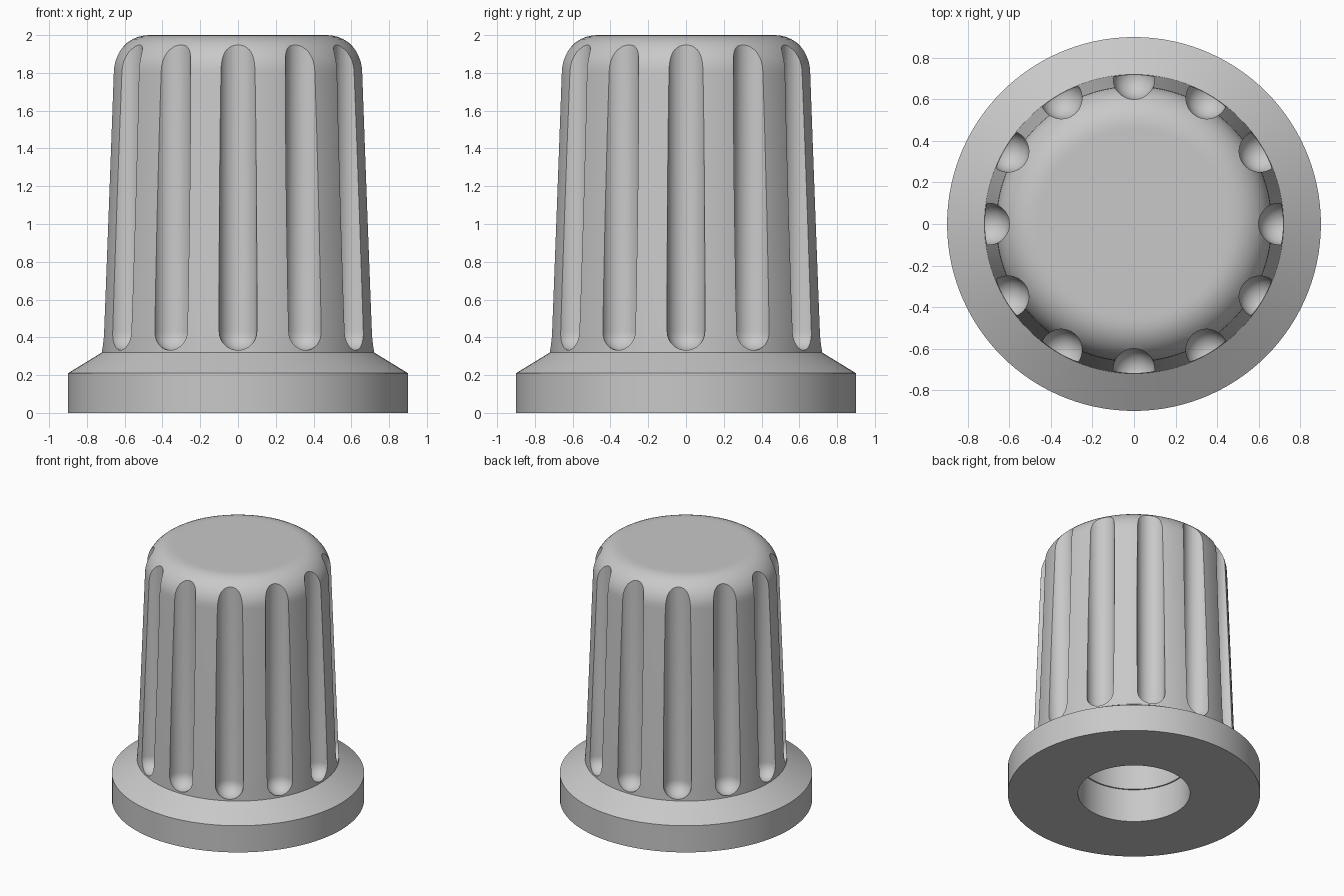
import bpy, bmesh
from math import sin, cos, pi, tau
from mathutils import Matrix

default = bpy.data.objects.get("Cube")
if default:
    bpy.data.objects.remove(default, do_unlink=True)

grey = bpy.data.materials.new("mid grey")
grey.use_nodes = True
colour = (0.58, 0.58, 0.58, 1)
grey.diffuse_color = colour
grey.node_tree.nodes["Principled BSDF"].inputs["Base Color"].default_value = colour


def lathe(bm, profile, steps, matrix=Matrix()):
    """Spin (radius, height) points round z, then place the solid with matrix."""
    verts = [bm.verts.new((r, 0, z)) for r, z in profile]
    edges = [bm.edges.new(pair) for pair in zip(verts, verts[1:])]
    old = set(bm.verts) - set(verts)
    bmesh.ops.spin(bm, geom=verts + edges, cent=(0, 0, 0), axis=(0, 0, 1),
                   angle=tau, steps=steps)
    new = [v for v in bm.verts if v not in old]
    bmesh.ops.remove_doubles(bm, verts=new, dist=0.00005)
    new = [v for v in bm.verts if v not in old]
    bmesh.ops.transform(bm, matrix=matrix, verts=new)


def finish(bm, name):
    bmesh.ops.recalc_face_normals(bm, faces=bm.faces)
    mesh = bpy.data.meshes.new(name)
    bm.to_mesh(mesh)
    bm.free()
    mesh.materials.append(grey)
    obj = bpy.data.objects.new(name, mesh)
    bpy.context.collection.objects.link(obj)
    return obj


# Knob body: stepped bore, skirt, tapered grip and rounded crown
bore = [(0, 1.3), (0.39, 1.3), (0.39, 0.26), (0.4, 0.26), (0.4, 0)]
skirt = [(0.9, 0), (0.9, 0.21), (0.72, 0.32)]
crown = [(0.47 + 0.194 * cos(i * pi / 20), 1.8 + 0.2 * sin(i * pi / 20))
         for i in range(11)]
bm = bmesh.new()
lathe(bm, bore + skirt + crown + [(0.45, 2), (0, 2)], 120)
knob = finish(bm, "knob_body")

# Twelve upright ball-nosed flutes that run out through the crown
radius = 0.1
nose = [(radius * sin(i * pi / 16), -radius * cos(i * pi / 16))
        for i in range(1, 9)]
flute = [(0, -radius)] + nose + [(radius, 1.7), (0, 1.7)]
bm = bmesh.new()
for k in range(12):
    turn = Matrix.Rotation(k * tau / 12, 4, 'Z')
    lathe(bm, flute, 40, turn @ Matrix.Translation((0.7, 0, 0.43)))
cutter = finish(bm, "flute_cutter")
cutter.hide_render = True

# Cut the flutes and discard the cutter
cut = knob.modifiers.new("flutes", 'BOOLEAN')
cut.operation = 'DIFFERENCE'
cut.solver = 'EXACT'
cut.object = cutter
bpy.ops.object.select_all(action='DESELECT')
knob.select_set(True)
bpy.context.view_layer.objects.active = knob
bpy.ops.object.modifier_apply(modifier=cut.name)
bpy.data.objects.remove(cutter, do_unlink=True)
bpy.ops.object.shade_smooth_by_angle(angle=pi / 7)
